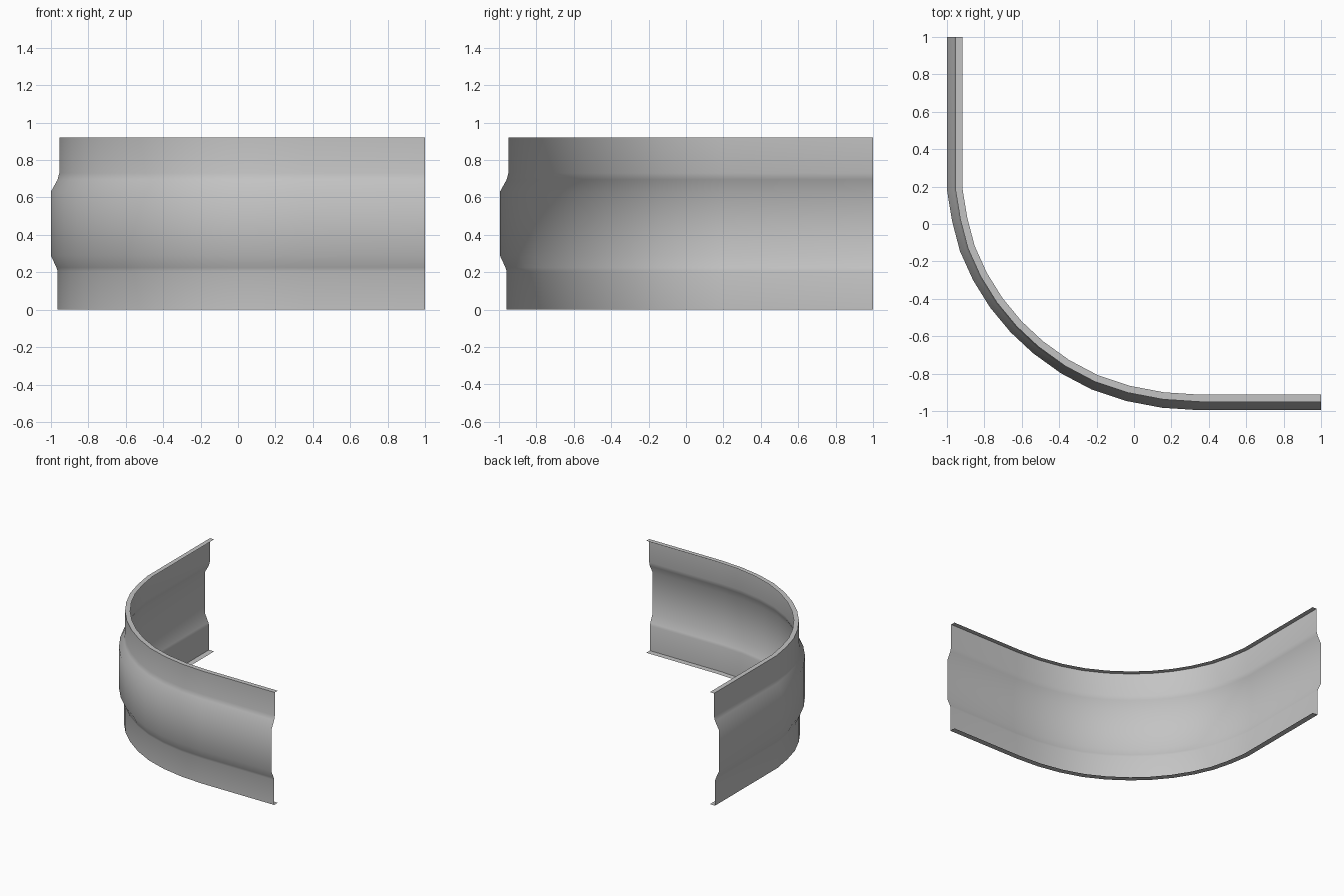
import bpy
import bmesh
from mathutils import Vector

cube = bpy.data.objects.get("Cube")
if cube:
    bpy.data.objects.remove(cube, do_unlink=True)

# Plan path of the outermost ridge: straight side, curved corner, straight front
path = [Vector(p) for p in (
    (-1, 1), (-1, .185), (-.972, .015), (-.93, -.145), (-.86, -.3),
    (-.77, -.445), (-.66, -.578), (-.54, -.69), (-.39, -.798),
    (-.225, -.885), (-.045, -.945), (.15, -.982), (.35, -.995), (1, -.995))]

# Rail section as (inward offset, height), from the bottom lip to the top lip
section = [(.083, 0), (.036, 0), (.036, .205), (.03, .225), (0, .29),
           (0, .63), (.036, .695), (.045, .73), (.045, .92), (.083, .92)]


def inward(a, b):
    """Unit normal of a path segment, pointing inside the bend."""
    d = (b - a).normalized()
    return Vector((-d.y, d.x))


def miter(i):
    """Offset direction at a path point, lengthened to keep the gauge even."""
    normals = [inward(path[k], path[k + 1])
               for k in (i - 1, i) if 0 <= k < len(path) - 1]
    m = sum(normals, Vector((0, 0))).normalized()
    return m / m.dot(normals[0])


# Sweep the section along the path
bm = bmesh.new()
rows = []
for i, p in enumerate(path):
    m = miter(i)
    rows.append([bm.verts.new((*(p + m * off), z)) for off, z in section])
for a, b in zip(rows, rows[1:]):
    for j in range(len(section) - 1):
        bm.faces.new((a[j], b[j], b[j + 1], a[j + 1]))

mesh = bpy.data.meshes.new("curved_guard_rail")
bm.to_mesh(mesh)
bm.free()
rail = bpy.data.objects.new("curved_guard_rail", mesh)
bpy.context.collection.objects.link(rail)

# Plain metal grey
grey = bpy.data.materials.new("metal_grey")
grey.use_nodes = True
colour = (.55, .55, .55, 1)
grey.diffuse_color = colour
grey.node_tree.nodes["Principled BSDF"].inputs["Base Color"].default_value = colour
mesh.materials.append(grey)

# Soft ridges and bend, crisp lips
bpy.ops.object.select_all(action="DESELECT")
rail.select_set(True)
bpy.context.view_layer.objects.active = rail
bpy.ops.object.shade_smooth_by_angle(angle=.8)
